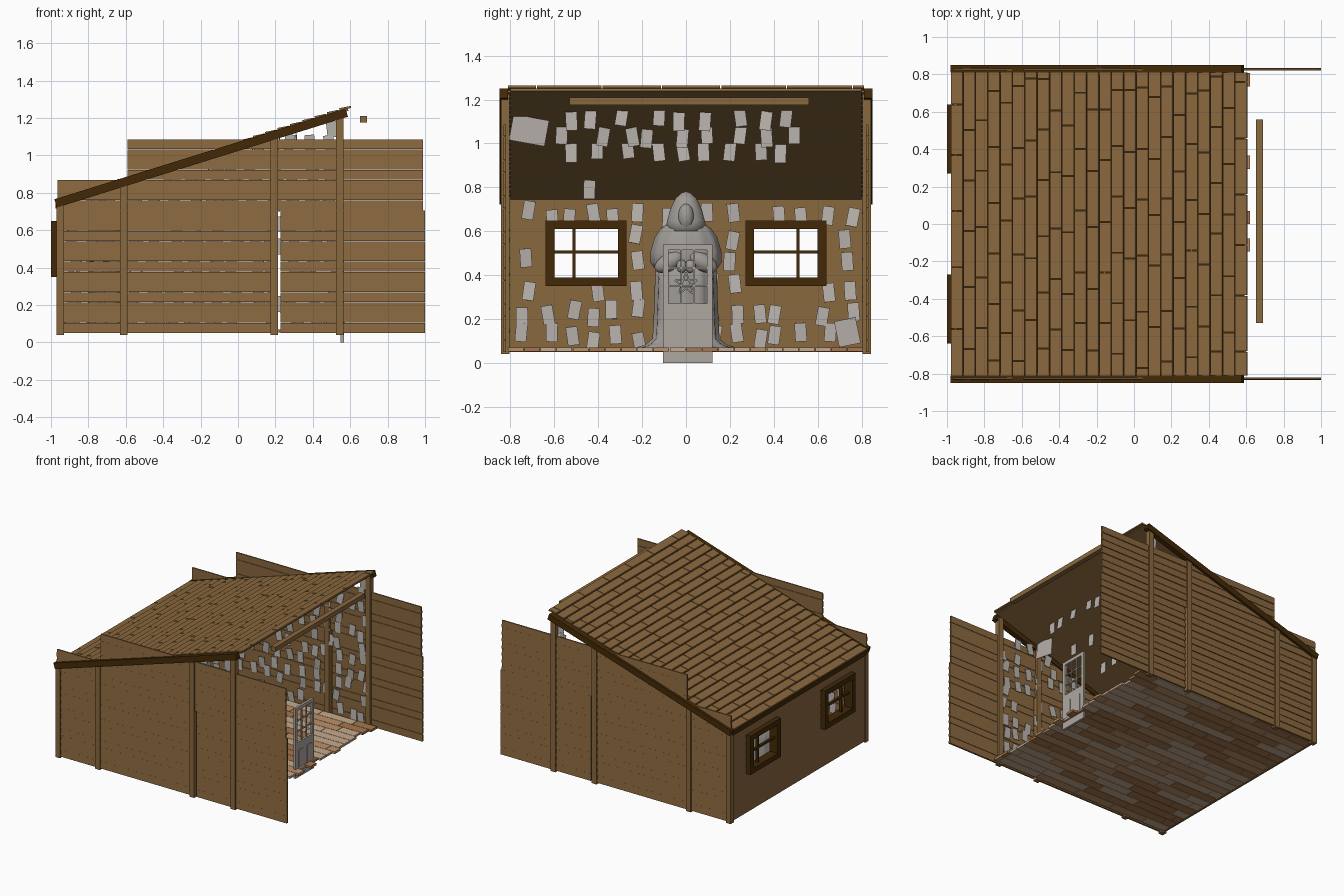
import bpy, bmesh, math, random
from mathutils import Matrix, Vector

random.seed(4)
if "Cube" in bpy.data.objects:
    bpy.data.objects.remove(bpy.data.objects["Cube"])


def material(name, rgb):
    m = bpy.data.materials.new(name)
    m.use_nodes = True
    m.diffuse_color = (*rgb, 1)
    bsdf = m.node_tree.nodes["Principled BSDF"]
    bsdf.inputs["Base Color"].default_value = (*rgb, 1)
    bsdf.inputs["Roughness"].default_value = 0.8
    return m


BROWN = material("plank brown", (0.255, 0.138, 0.048))
DARK = material("dark timber", (0.056, 0.022, 0.002))
TAN = material("floor tan", (0.50, 0.28, 0.14))
PALE = material("floor pale", (0.56, 0.40, 0.27))
RUST = material("floor rust", (0.38, 0.18, 0.075))
PAPER = material("paper grey", (0.49, 0.455, 0.42))
DOOR = material("door grey", (0.43, 0.39, 0.355))
STONE = material("statue stone", (0.34, 0.32, 0.30))


def box(bm, lo, hi, mat=0, matrix=None, taper=0.0):
    """Box between two corners; taper pulls the top of the +y side inward."""
    verts = []
    for z in (lo[2], hi[2]):
        back = hi[1] - (taper if z == hi[2] else 0)
        for x, y in ((lo[0], lo[1]), (hi[0], lo[1]), (hi[0], back), (lo[0], back)):
            co = Vector((x, y, z))
            verts.append(bm.verts.new(matrix @ co if matrix else co))
    a, b = verts[:4], verts[4:]
    rings = [a, b] + [(a[i], a[(i + 1) % 4], b[(i + 1) % 4], b[i]) for i in range(4)]
    faces = [bm.faces.new(r) for r in rings]
    for f in faces:
        f.material_index = mat
    return faces


def finish(name, bm, *mats, smooth=False):
    bmesh.ops.recalc_face_normals(bm, faces=bm.faces[:])
    mesh = bpy.data.meshes.new(name)
    bm.to_mesh(mesh)
    bm.free()
    for m in mats:
        mesh.materials.append(m)
    if smooth:
        mesh.shade_smooth()
    ob = bpy.data.objects.new(name, mesh)
    bpy.context.collection.objects.link(ob)


def roof_z(x):
    return 0.75 + 0.32 * (x + 0.97)


# Clapboard walls: wedge boards, some side rows leaving a hairline slit
ROW, BASE = 0.0545, 0.05


def clapboards(bm, rows, spans, matrix, gap=0.0):
    for i in rows:
        z0 = BASE + i * ROW
        slit = gap if i % 3 != 2 and i else 0
        for a, b in spans(i):
            box(bm, (a, 0, z0 + slit), (b, 0.014, z0 + ROW), 0, matrix, 0.004)


def side_spans(i):
    if i < 12:
        return [(-0.965, 0.215), (0.228, 1.0)]
    return [(-0.965, -0.59), (-0.59, 0.99)] if i < 15 else [(-0.59, 0.99)]


def back_spans(i):
    if 6 <= i <= 10:
        return [(-0.82, -0.61), (-0.30, 0.30), (0.61, 0.82)]
    return [(-0.82, 0.82)]


for side, word in ((-1, "front"), (1, "rear")):
    flip = Matrix.Diagonal((1, side, 1, 1))
    bm = bmesh.new()
    clapboards(bm, range(19), side_spans, flip @ Matrix.Translation((0, 0.82, 0)), 0.0025)
    finish(word + "_side_wall", bm, BROWN)

    # Posts standing proud of the wall
    bm = bmesh.new()
    for x in (-0.95, -0.61, 0.195, 0.545):
        box(bm, (x - 0.02, 0.803, 0.04), (x + 0.02, 0.842, roof_z(x) - 0.01), 0, flip)
    finish(word + "_posts", bm, BROWN)

    # Sloping beam along the roof edge
    bm = bmesh.new()
    tilt = Matrix.Translation((-0.975, 0, 0.744)) @ Matrix.Rotation(-math.atan(0.312), 4, "Y")
    box(bm, (0, 0.81, -0.024), (1.63, 0.85, 0.022), 0, flip @ tilt)
    finish(word + "_roof_beam", bm, DARK)

    # Window in the end wall: frame ring and crossing bars
    bm = bmesh.new()
    for lo, hi in (((0.27, 0.35), (0.31, 0.65)), ((0.60, 0.35), (0.64, 0.65)),
                   ((0.31, 0.35), (0.60, 0.39)), ((0.31, 0.61), (0.60, 0.65))):
        box(bm, (-1.0, *lo), (-0.93, *hi), 0, flip)
    box(bm, (-0.975, 0.503, 0.39), (-0.955, 0.517, 0.61), 0, flip)
    box(bm, (-0.975, 0.31, 0.498), (-0.955, 0.60, 0.512), 0, flip)
    finish(word + "_window", bm, DARK)

bm = bmesh.new()
clapboards(bm, range(13), back_spans,
           Matrix.Translation((-0.95, 0, 0)) @ Matrix.Rotation(math.pi / 2, 4, "Z"))
finish("end_wall", bm, BROWN)

bm = bmesh.new()
box(bm, (-0.975, -0.82, 0.715), (-0.952, 0.82, 0.75))
finish("eave_beam", bm, DARK)

bm = bmesh.new()
box(bm, (0.652, -0.53, 1.175), (0.69, 0.56, 1.21))
finish("hanging_beam", bm, BROWN)

# Roof: thin deck, dark on top, under rows of overlapping shingles
slope = Matrix.Translation((-0.975, 0, 0.75)) @ Matrix.Rotation(-math.atan(0.32), 4, "Y")
bm = bmesh.new()
deck = box(bm, (0, -0.80, -0.012), (1.64, 0.80, 0.0), 0, slope)
deck[1].material_index = 1
finish("roof_deck", bm, BROWN, DARK)

bm = bmesh.new()
pitch = 1.665 / 24
for i in range(24):
    y = -0.81 - (i % 2) * 0.15 - random.uniform(0, 0.08)
    place = slope @ Matrix.Translation((i * pitch, 0, 0.004)) @ Matrix.Rotation(math.radians(6), 4, "Y")
    while y < 0.80:
        end = y + random.choice((0.27, 0.30, 0.33))
        a, b = max(y, -0.81), min(end - 0.005, 0.81)
        if b - a > 0.01:
            box(bm, (0, a, 0), (pitch - 0.006, b, 0.012), 0, place)
        y = end
finish("roof_shingles", bm, BROWN)

# Floor planks with ragged ends at the open side
bm = bmesh.new()
width = 1.62 / 22
for j in range(22):
    y = -0.81 + j * width
    x, stop = -0.95 - random.uniform(0, 0.3), random.choice((0.58, 0.60, 0.62))
    while x < stop:
        end = x + random.uniform(0.28, 0.42)
        a, b = max(x, -0.95), min(end - 0.003, stop)
        if b - a > 0.01:
            box(bm, (a, y, 0.053), (b, y + width - 0.003, 0.07), random.randrange(3))
        x = end
finish("floor_planks", bm, TAN, PALE, RUST)


# Paper sheets scattered over the walls and hung from the roof
def sheet(bm, matrix, w=0.053, h=0.085):
    turn = Matrix.Rotation(random.uniform(-0.2, 0.2), 4, "Y")
    lean = Matrix.Rotation(random.uniform(-0.1, 0.1), 4, "X")
    box(bm, (-w / 2, -0.0015, -h / 2), (w / 2, 0.0015, h / 2), 0, matrix @ turn @ lean)


def jitter(amount):
    return random.uniform(-amount, amount)


facing_x = Matrix.Rotation(math.pi / 2, 4, "Z")
bm = bmesh.new()
for row in range(6):
    for col in range(15):
        y, z = -0.74 + col * 0.106 + jitter(0.025), 0.12 + row * 0.112 + jitter(0.025)
        on_window = 0.25 < abs(y) < 0.66 and 0.33 < z < 0.65
        if not on_window and random.random() < 0.93:
            sheet(bm, Matrix.Translation((-0.938, y, z)) @ facing_x)
sheet(bm, Matrix.Translation((-0.925, 0.735, 0.14)) @ facing_x, 0.10, 0.12)
finish("end_wall_papers", bm, PAPER)

for side, word in ((-1, "front"), (1, "rear")):
    bm = bmesh.new()
    for row in range(11):
        for col in range(14):
            x, z = -0.87 + col * 0.106 + jitter(0.03), 0.12 + row * 0.104 + jitter(0.025)
            if z < roof_z(x) - 0.055 and random.random() < 0.88:
                sheet(bm, Matrix.Translation((x, side * 0.808, z)))
    finish(word + "_wall_papers", bm, PAPER)

bm = bmesh.new()
for z in (0.96, 1.035, 1.11):
    for col in range(9):
        y = -0.53 + col * 0.125 + jitter(0.04)
        x = -0.97 + (z + 0.05 - 0.75) / 0.32
        sheet(bm, Matrix.Translation((x, y, z + jitter(0.015))) @ facing_x)
sheet(bm, Matrix.Translation((-0.62, -0.44, 0.79)) @ facing_x)
sheet(bm, Matrix.Translation((0.22, -0.715, 1.06)) @ facing_x, 0.165, 0.12)
finish("roof_papers", bm, PAPER)

# Free-standing door: stiles, rails, glazing bars and lower panels
bm = bmesh.new()
X0, X1 = 0.548, 0.566
for a, b in ((-0.105, -0.08), (0.095, 0.12)):
    box(bm, (X0, a, 0), (X1, b, 0.54))
box(bm, (X0, -0.08, 0.515), (X1, 0.095, 0.54))
box(bm, (X0, -0.08, 0.0), (X1, 0.095, 0.27))
for y in (-0.022, 0.037):
    box(bm, (X0 + 0.004, y - 0.004, 0.27), (X1 - 0.004, y + 0.004, 0.515))
for z in (0.352, 0.433):
    box(bm, (X0 + 0.004, -0.08, z - 0.004), (X1 - 0.004, 0.095, z + 0.004))
for y in (-0.045, 0.06):
    box(bm, (X0 - 0.005, y - 0.027, 0.075), (X1 + 0.005, y + 0.027, 0.21))
finish("door", bm, DOOR)

# Hooded statue: fluted robe, cape and hood turned from profiles
SX = -0.70


def turned(bm, profile, depth, flutes=0.0, n=48):
    rings = []
    for r, z in profile:
        ring = []
        for k in range(n):
            t = math.tau * k / n
            q = r * (1 + flutes * math.cos(12 * t))
            ring.append(bm.verts.new((SX + depth * q * math.cos(t), q * math.sin(t), z)))
        rings.append(ring)
    for a, b in zip(rings, rings[1:]):
        for k in range(n):
            bm.faces.new((a[k], a[(k + 1) % n], b[(k + 1) % n], b[k]))
    bm.faces.new(rings[0])
    bm.faces.new(rings[-1])


def blob(bm, at, size, turn=0.0):
    m = Matrix.Translation(at) @ Matrix.Rotation(turn, 4, "X") @ Matrix.Diagonal((*size, 1))
    bmesh.ops.create_uvsphere(bm, u_segments=20, v_segments=12, radius=1, matrix=m)


bm = bmesh.new()
turned(bm, [(0.22, 0.07), (0.18, 0.082), (0.147, 0.11), (0.142, 0.2), (0.137, 0.35), (0.13, 0.5)], 0.7, 0.04)
turned(bm, [(0.14, 0.43), (0.16, 0.46), (0.158, 0.51), (0.14, 0.57), (0.115, 0.61), (0.075, 0.64)], 0.65, 0.02)
turned(bm, [(0.095, 0.60), (0.085, 0.65), (0.072, 0.70), (0.048, 0.75), (0.02, 0.775), (0.004, 0.78)], 0.9)
blob(bm, (SX + 0.058, 0, 0.665), (0.035, 0.036, 0.06))
for s in (-1, 1):
    blob(bm, (SX + 0.08, s * 0.075, 0.46), (0.04, 0.075, 0.04), -s * 0.5)
    blob(bm, (SX + 0.115, s * 0.02, 0.44), (0.022, 0.024, 0.03))
finish("hooded_statue", bm, STONE, smooth=True)

# Star medallion in front of the robe
bm = bmesh.new()
for k in range(5):
    m = Matrix.Translation((SX + 0.125, 0, 0.36)) @ Matrix.Rotation(math.tau * k / 5, 4, "X")
    box(bm, (-0.004, -0.05, 0.014), (0.004, 0.05, 0.021), 0, m)
finish("star_medallion", bm, STONE)
